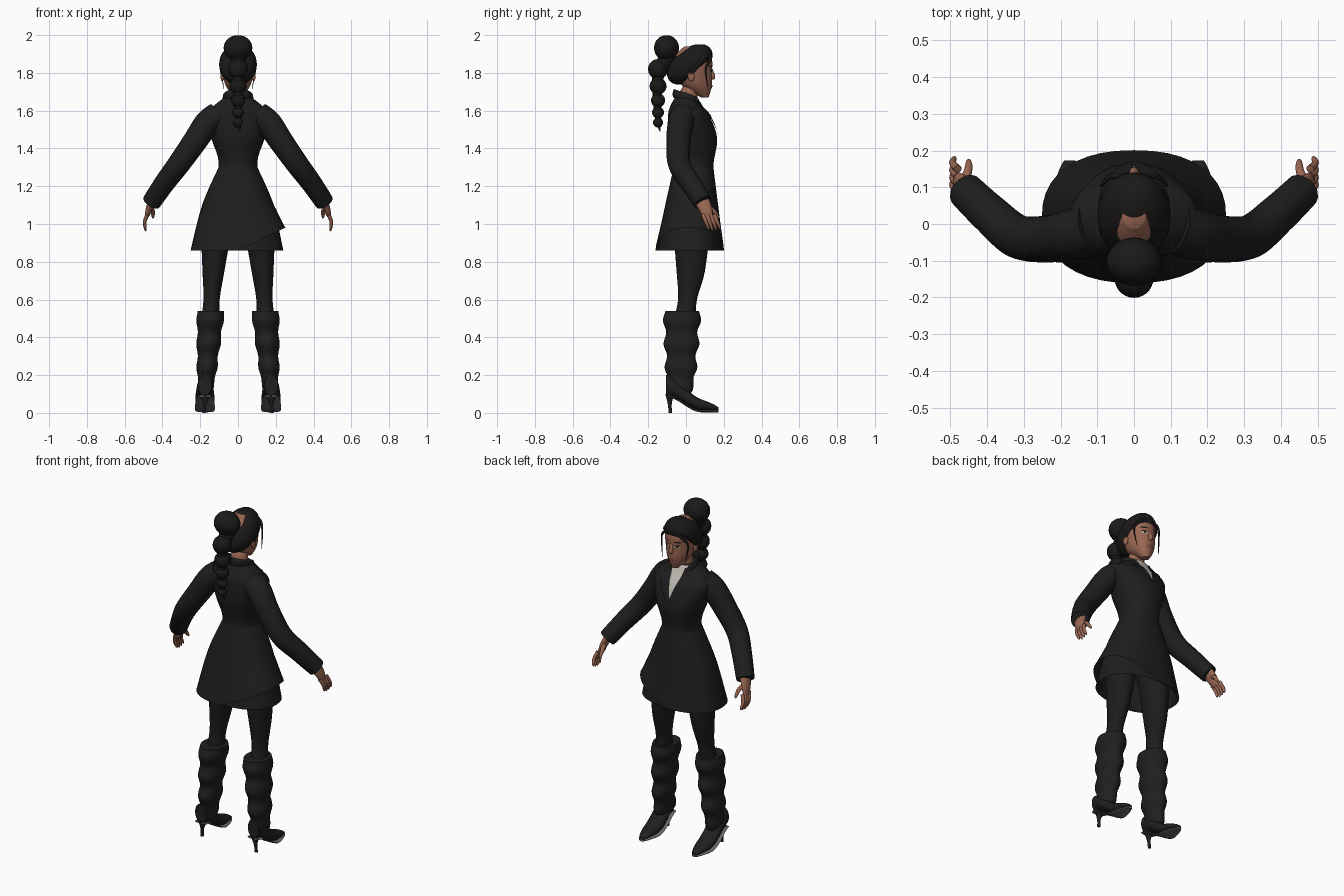
import bpy, bmesh
from math import sin, cos, pi, sqrt, copysign, radians
from mathutils import Vector

cube = bpy.data.objects.get("Cube")
if cube:
    bpy.data.objects.remove(cube)


def material(name, red, green, blue):
    mat = bpy.data.materials.new(name)
    mat.use_nodes = True
    color = (red, green, blue, 1)
    mat.diffuse_color = color
    shader = mat.node_tree.nodes["Principled BSDF"]
    shader.inputs["Base Color"].default_value = color
    shader.inputs["Roughness"].default_value = .8
    return mat


CLOTH = material("black cloth", .013, .013, .013)
HAIR = material("dark hair", .011, .01, .009)
SKIN = material("brown skin", .32, .135, .085)
LEATHER = material("black leather", .014, .014, .014)
TIGHTS = material("black tights", .012, .012, .013)
SHIRT = material("pale shirt", .52, .48, .44)
SOLE = material("grey sole", .13, .13, .13)
WHITE = material("eye white", .5, .45, .42)
IRIS = material("dark iris", .03, .015, .01)
LIPS = material("rose lips", .25, .07, .055)


def dense(points, steps=6):
    """Smooth a list of equal-length tuples with a Catmull-Rom spline."""
    result, last = [], len(points) - 1
    for index in range(last):
        before, start, end, after = (points[max(0, min(last, index + k))] for k in (-1, 0, 1, 2))
        for step in range(steps):
            t = step / steps
            result.append(tuple(
                b + t / 2 * (c - a + t * (2 * a - 5 * b + 4 * c - d + t * (3 * (b - c) + d - a)))
                for a, b, c, d in zip(before, start, end, after)))
    return result + [tuple(points[-1])]


def build(name, rings, mat, closed=True, bottom=True, top=True):
    """Skin a list of vertex rings into a smooth object."""
    bm = bmesh.new()
    rows = [[bm.verts.new(point) for point in ring] for ring in rings]
    count = len(rows[0])
    for low, high in zip(rows, rows[1:]):
        for i in range(count if closed else count - 1):
            j = (i + 1) % count
            bm.faces.new((low[i], low[j], high[j], high[i]))
    if closed and bottom:
        bm.faces.new(rows[0])
    if closed and top:
        bm.faces.new(rows[-1])
    bmesh.ops.recalc_face_normals(bm, faces=bm.faces)
    mesh = bpy.data.meshes.new(name)
    bm.to_mesh(mesh)
    bm.free()
    mesh.materials.append(mat)
    part = bpy.data.objects.new(name, mesh)
    bpy.context.collection.objects.link(part)
    bpy.ops.object.select_all(action='DESELECT')
    part.select_set(True)
    bpy.context.view_layer.objects.active = part
    bpy.ops.object.shade_smooth_by_angle(angle=radians(50))
    return part


def pair(part):
    """Repeat a part on the other side of the body."""
    mirror = part.modifiers.new("other side", 'MIRROR')
    mirror.use_mirror_merge = False


def circle(count):
    return [2 * pi * i / count for i in range(count)]


def loft(name, rings, mat, center=lambda z: 0, power=2.0, **ends):
    """Stack level ovals given as (height, centre y, radius x, radius y)."""
    def bend(value):
        return copysign(abs(value) ** (2 / power), value)
    return build(name, [[(center(z) + rx * bend(cos(a)), y + ry * bend(sin(a)), z) for a in circle(40)]
                        for z, y, rx, ry in dense(rings)], mat, **ends)


def tube(name, points, mat, start, end, flat=1.0, up=(0, 1, 0), tip=.8):
    """Sweep a tapering oval along a smooth path, rounding its far end by tip."""
    path = [Vector(point) for point in dense(points)]
    last, rings = len(path) - 1, []
    for i, spot in enumerate(path):
        t = i / last
        along = path[min(i + 1, last)] - path[max(i - 1, 0)]
        side = along.cross(Vector(up)).normalized()
        over = along.cross(side).normalized() * flat
        radius = (start + (end - start) * t) * (1 - tip * t ** 8)
        rings.append([spot + radius * (side * cos(a) + over * sin(a)) for a in circle(16)])
    return build(name, rings, mat)


def ball(name, place, size, mat, tilt=0.0):
    """Ellipsoid whose upper half can lean forward."""
    rings = []
    for step in range(1, 16):
        a = pi * step / 16
        rise = -size[2] * cos(a)
        center = Vector(place) + Vector((0, tilt * rise, rise))
        rings.append([center + Vector((size[0] * cos(q), size[1] * sin(q), 0)) * sin(a) for q in circle(28)])
    return build(name, rings, mat)


def plate(name, rows, mat, body, power=2.0, lift=.004):
    """Thin sheet on the face side of a loft; rows are (height, x start, x end)."""
    table, rings = dense(body, 40), []
    for z, left, right in dense(rows):
        level, y, rx, ry = min(table, key=lambda ring: abs(ring[0] - z))
        ring = []
        for step in range(7):
            x = left + (right - left) * step / 6
            bulge = 1 - min(1, abs(x) / rx) ** power
            ring.append((x, y + ry * bulge ** (1 / power) + lift, z))
        rings.append(ring)
    return build(name, rings, mat, closed=False)


def spot(name, x, z, width, height, mat, lift):
    """Oval plate on the face."""
    rows = []
    for step in range(9):
        a = pi * (step + .2) / 8.4
        rows.append((z + height * cos(a), x - width * sin(a), x + width * sin(a)))
    return plate(name, rows, mat, head, lift=lift)


# Coat body, and an outer wrap whose hem sweeps up on one side
coat = [(.86, .02, .24, .17), (1.1, .03, .185, .135), (1.3, .04, .103, .105), (1.45, .035, .14, .13),
        (1.57, .015, .175, .11), (1.62, 0, .135, .085), (1.675, 0, .065, .055)]
loft("coat", coat, CLOTH, power=2.3, bottom=False)
wrap = loft("coat_wrap", [(z, y, rx + (1.3 - z) / 40, ry + (1.3 - z) / 40) for z, y, rx, ry in coat[:3]],
            CLOTH, power=2.3, bottom=False, top=False)
for vertex in wrap.data.vertices:
    spare = 1.1 - vertex.co.z
    if spare > 0 and vertex.co.x > 0:
        vertex.co.z += vertex.co.x * spare * 2

# Neckline
plate("shirt", [(1.67, -.05, .05), (1.5, 0, .001)], SHIRT, coat, 2.3)
pair(plate("lapels", [(1.66, .04, .06), (1.6, .03, .09), (1.54, .012, .06), (1.47, -.004, .006)],
           CLOTH, coat, 2.3, lift=.008))
pair(tube("collar", [(0, -.062, 1.69), (.05, -.045, 1.685), (.074, .02, 1.665), (.05, .075, 1.635)],
          CLOTH, .009, .007, flat=2.7, up=(0, 0, 1)))

# Head and face
head = [(1.67, .1, .02, .02), (1.73, .06, .064, .076), (1.8, .042, .082, .095),
        (1.88, .036, .083, .098), (1.94, .03, .03, .04)]
loft("head", head, SKIN)
tube("neck", [(0, -.01, 1.58), (0, .03, 1.75)], SKIN, .054, .045)
tube("nose", [(0, .13, 1.825), (0, .141, 1.79), (0, .142, 1.765)], SKIN, .007, .016)
spot("lips", 0, 1.726, .025, .011, LIPS, .004)
pair(spot("eyes", .033, 1.808, .016, .008, WHITE, .002))
pair(spot("irises", .033, 1.808, .007, .007, IRIS, .003))
pair(spot("eyelashes", .034, 1.816, .018, .003, HAIR, .004))
pair(spot("eyebrows", .036, 1.836, .022, .004, HAIR, .003))
pair(ball("ears", (.083, .028, 1.783), (.01, .018, .028), SKIN))

# Hair: swept cap, bun, bubble ponytail and loose locks
ball("hair_cap", (0, .02, 1.845), (.1, .108, .108), HAIR, tilt=.5)
ball("hair_bun", (0, -.103, 1.932), (.076, .066, .068), HAIR)
height, radius = 1.82, .053
for number in range(5):
    ball(f"ponytail_bubble_{number}", (0, -.148, height), (radius, radius, radius), HAIR)
    height -= 1.7 * radius
    radius *= .84
tube("ponytail_core", [(0, -.09, 1.89), (0, -.145, 1.8), (0, -.15, 1.6), (.01, -.138, 1.49)], HAIR, .045, .008)
pair(tube("hair_locks", [(.015, .125, 1.9), (.06, .13, 1.87), (.088, .105, 1.82), (.074, .118, 1.71)],
          HAIR, .01, .002))
pair(tube("temple_hair", [(.03, .115, 1.9), (.076, .08, 1.87), (.085, .015, 1.78)], HAIR, .02, .012))

# Sleeves and hands
pair(tube("sleeves", [(.11, -.01, 1.57), (.165, -.028, 1.53), (.23, -.04, 1.435), (.315, -.035, 1.315),
                      (.39, .025, 1.215), (.458, .09, 1.115)], CLOTH, .074, .05, tip=0))
pair(tube("palms", [(.448, .08, 1.13), (.468, .1, 1.09), (.485, .122, 1.03)], SKIN, .022, .014, flat=2))
for number in range(4):
    root = Vector((.48, .09 + number / 50, 1.05))
    drop = Vector((0, 0, abs(number - 1.3) / 150))
    pair(tube(f"fingers_{number}", [root, root + Vector((.014, .016, -.04)),
                                    root + Vector((.008, .032, -.09)) + drop], SKIN, .011, .008))
pair(tube("thumbs", [(.466, .112, 1.09), (.452, .145, 1.07), (.45, .176, 1.03)], SKIN, .014, .009))


# Legs lean outward toward the feet
def leg_x(z):
    return .18 - z / 15


pair(loft("legs", [(1, .03, .085, .1), (.75, .025, .058, .075), (.6, .008, .043, .05), (.48, -.01, .05, .06)],
          TIGHTS, leg_x))

# Slouched boot shafts with soft folds
shaft = []
for step in range(29):
    t = step / 28
    z = .1 + .44 * t
    fold = .008 * cos(2 * pi * (z - .49) / .125) * min(1, 4 * t)
    shaft.append((z, -.03 + .01 * t, .036 + .036 * t ** .7 + fold / 2, .05 + .045 * t ** .4 + fold))
pair(loft("boot_shafts", shaft, LEATHER, leg_x))


# Pointed feet on arched soles with stiletto heels
def foot_rings(thickness, drop, spread):
    rings = []
    for step in range(24):
        t = step / 24
        arch = .012 + .04 * (1 + cos(pi * min(1, t / .65))) - drop
        half = thickness(t) / 2
        width = spread * sqrt(1 - t ** 4) * (.7 + .3 * sin(pi * t))
        rings.append([(leg_x(0) - .005 + width * cos(a), -.105 + .29 * t, arch + half + half * sin(a))
                      for a in circle(24)])
    return rings


pair(build("boot_feet", foot_rings(lambda t: .11 * (1 - t) ** .6, 0, .052), LEATHER))
pair(build("boot_soles", foot_rings(lambda t: .012, .009, .054), SOLE))
pair(loft("boot_heels", [(0, -.083, .009, .009), (.05, -.086, .01, .011), (.1, -.086, .03, .024)],
          LEATHER, leg_x))
